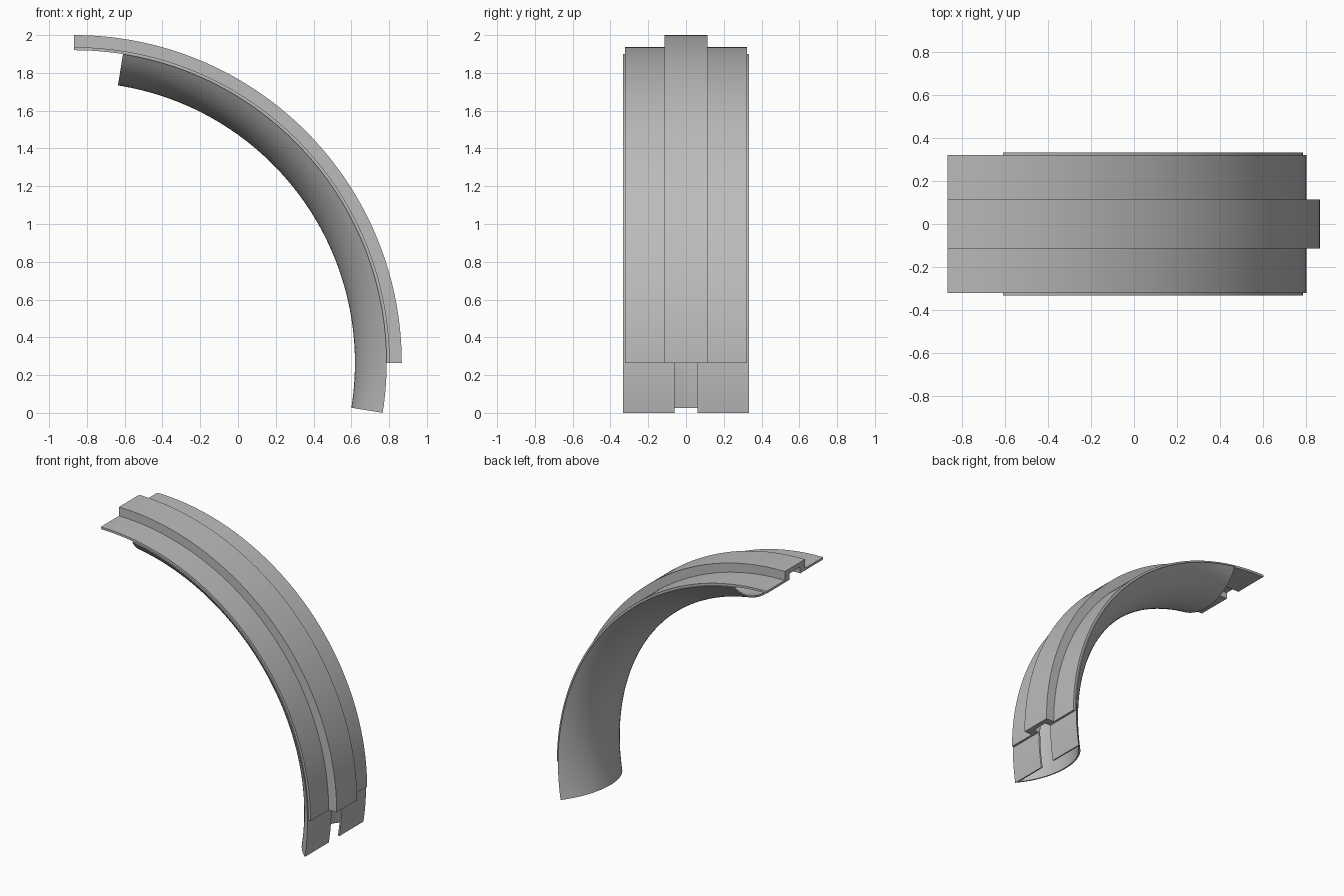
import bpy, bmesh
from math import radians, sin, cos, acos

cube = bpy.data.objects.get("Cube")
if cube:
    bpy.data.objects.remove(cube)

grey = bpy.data.materials.new("plain grey")
grey.use_nodes = True
GREY = (0.5, 0.5, 0.5, 1)
grey.diffuse_color = GREY
grey.node_tree.nodes["Principled BSDF"].inputs["Base Color"].default_value = GREY

CX, CZ = -0.868, 0.265   # centre of the bend


def sweep(name, profile, start, end, steps=72):
    """Sweep a closed (radius, y) profile around the bend centre."""
    bm = bmesh.new()
    rings = []
    for i in range(steps + 1):
        a = radians(start + (end - start) * i / steps)
        rings.append([bm.verts.new((CX + r * cos(a), y, CZ + r * sin(a)))
                      for r, y in profile])
    n = len(profile)
    for p, q in zip(rings, rings[1:]):
        for j in range(n):
            k = (j + 1) % n
            bm.faces.new((p[j], p[k], q[k], q[j]))
    caps = [bm.faces.new(rings[0]), bm.faces.new(rings[-1])]
    bmesh.ops.recalc_face_normals(bm, faces=bm.faces)
    bmesh.ops.triangulate(bm, faces=caps)
    mesh = bpy.data.meshes.new(name)
    bm.to_mesh(mesh)
    bm.free()
    mesh.materials.append(grey)
    obj = bpy.data.objects.new(name, mesh)
    bpy.context.collection.objects.link(obj)
    bpy.ops.object.select_all(action="DESELECT")
    obj.select_set(True)
    bpy.context.view_layer.objects.active = obj
    bpy.ops.object.shade_smooth_by_angle(angle=radians(25))


def mirrored(half):
    """Complete a half profile across y = 0."""
    return half + [(r, -y) for r, y in reversed(half)]


def bulge(centre, radius, chord, count=28):
    """Arc bulging towards the bend centre, cut off at the chord radius."""
    h = acos((centre - chord) / radius)
    angles = [h - 2 * h * i / count for i in range(count + 1)]
    return [(centre - radius * cos(a), radius * sin(a)) for a in angles]


# Outer band: thin flanges, raised centre rib, channel beneath the rib
BASE, FLANGE, RIB = 1.655, 1.671, 1.735
sweep("outer_band", mirrored([
    (1.70, 0.06), (BASE, 0.06), (BASE, 0.322),
    (FLANGE, 0.322), (FLANGE, 0.115), (RIB, 0.115)]), 0, 90)

# Inner shell: hollow rounded profile with a slot along its flat side
WALL, SLOT = 0.012, 0.06
ARC_CENTRE, ARC_RADIUS = 1.901, 0.414
outer = bulge(ARC_CENTRE, ARC_RADIUS, BASE)
inner = bulge(ARC_CENTRE, ARC_RADIUS - WALL, BASE - WALL)
shell = ([(BASE, SLOT)] + outer + [(BASE, -SLOT), (BASE - WALL, -SLOT)]
         + inner[::-1] + [(BASE - WALL, SLOT)])
sweep("inner_shell", shell, -9.2, 81)
